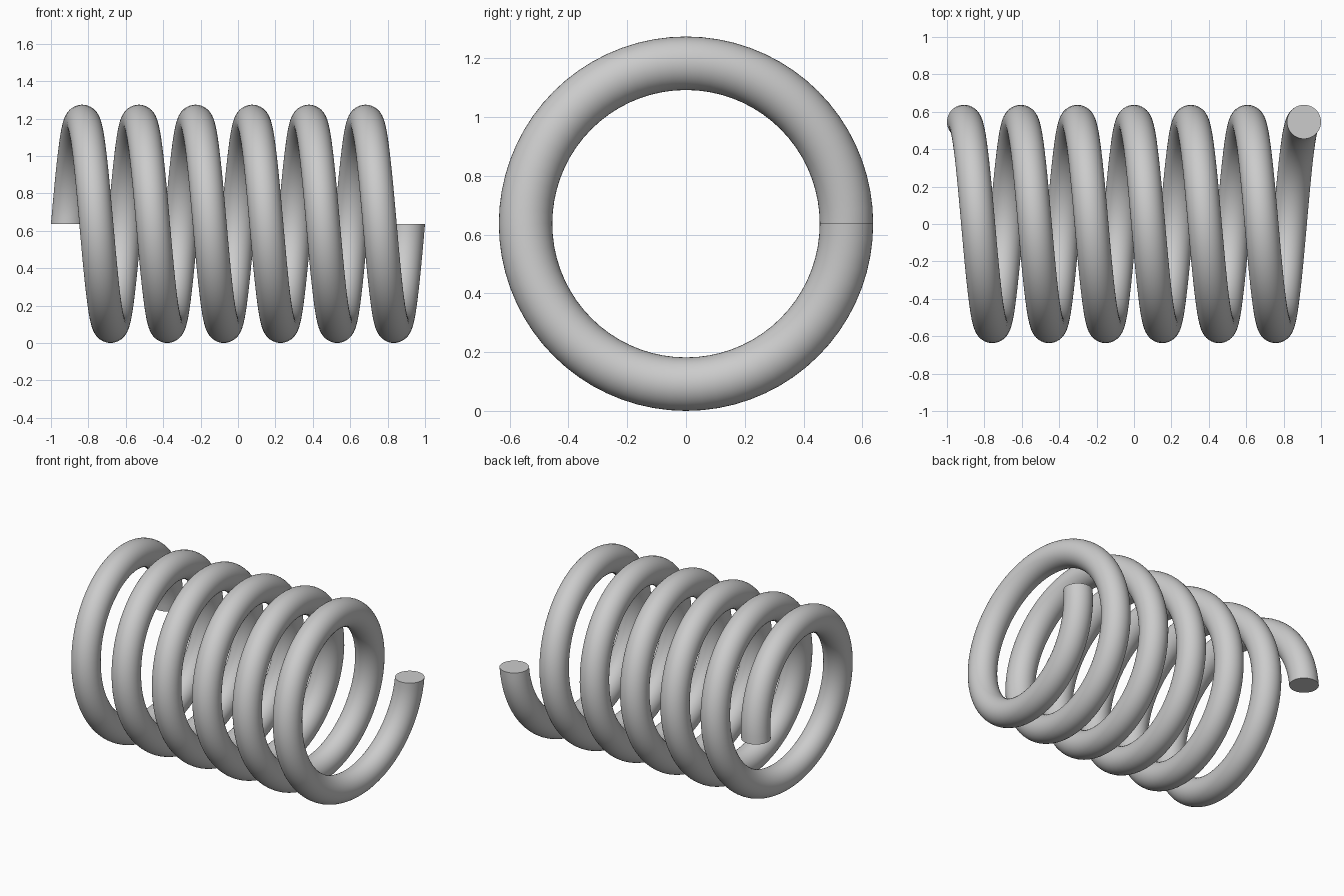
import bpy, bmesh
from math import pi, radians
from mathutils import Matrix

cube = bpy.data.objects.get("Cube")
if cube:
    bpy.data.objects.remove(cube, do_unlink=True)

WIRE = 0.091          # wire radius
COIL = 0.546          # radius of the coil centreline
TURNS = 6
STEPS = 72            # per turn
LENGTH = 2 - 2 * WIRE
HEIGHT = COIL + WIRE  # axis height above the ground

# Flat grey metal
steel = bpy.data.materials.new("grey_steel")
steel.use_nodes = True
grey = (0.6, 0.6, 0.6, 1)
steel.diffuse_color = grey
steel.node_tree.nodes["Principled BSDF"].inputs["Base Color"].default_value = grey

# Horizontal wire section at the back, swept around the x axis
bm = bmesh.new()
place = Matrix.Translation((-LENGTH / 2, COIL, HEIGHT))
bmesh.ops.create_circle(bm, segments=40, radius=WIRE, matrix=place)
bmesh.ops.spin(bm, geom=bm.verts[:] + bm.edges[:], cent=(0, 0, HEIGHT),
               axis=(1, 0, 0), dvec=(LENGTH / (TURNS * STEPS), 0, 0),
               angle=2 * pi * TURNS, steps=TURNS * STEPS, use_duplicate=False)

# Flat end caps
bmesh.ops.holes_fill(bm, edges=[e for e in bm.edges if e.is_boundary], sides=0)
bmesh.ops.recalc_face_normals(bm, faces=bm.faces[:])

mesh = bpy.data.meshes.new("coil_spring")
bm.to_mesh(mesh)
bm.free()
mesh.materials.append(steel)
spring = bpy.data.objects.new("coil_spring", mesh)
bpy.context.collection.objects.link(spring)

# Smooth wire with sharp cap rims
bpy.ops.object.select_all(action='DESELECT')
spring.select_set(True)
bpy.context.view_layer.objects.active = spring
bpy.ops.object.shade_smooth_by_angle(angle=radians(40))
